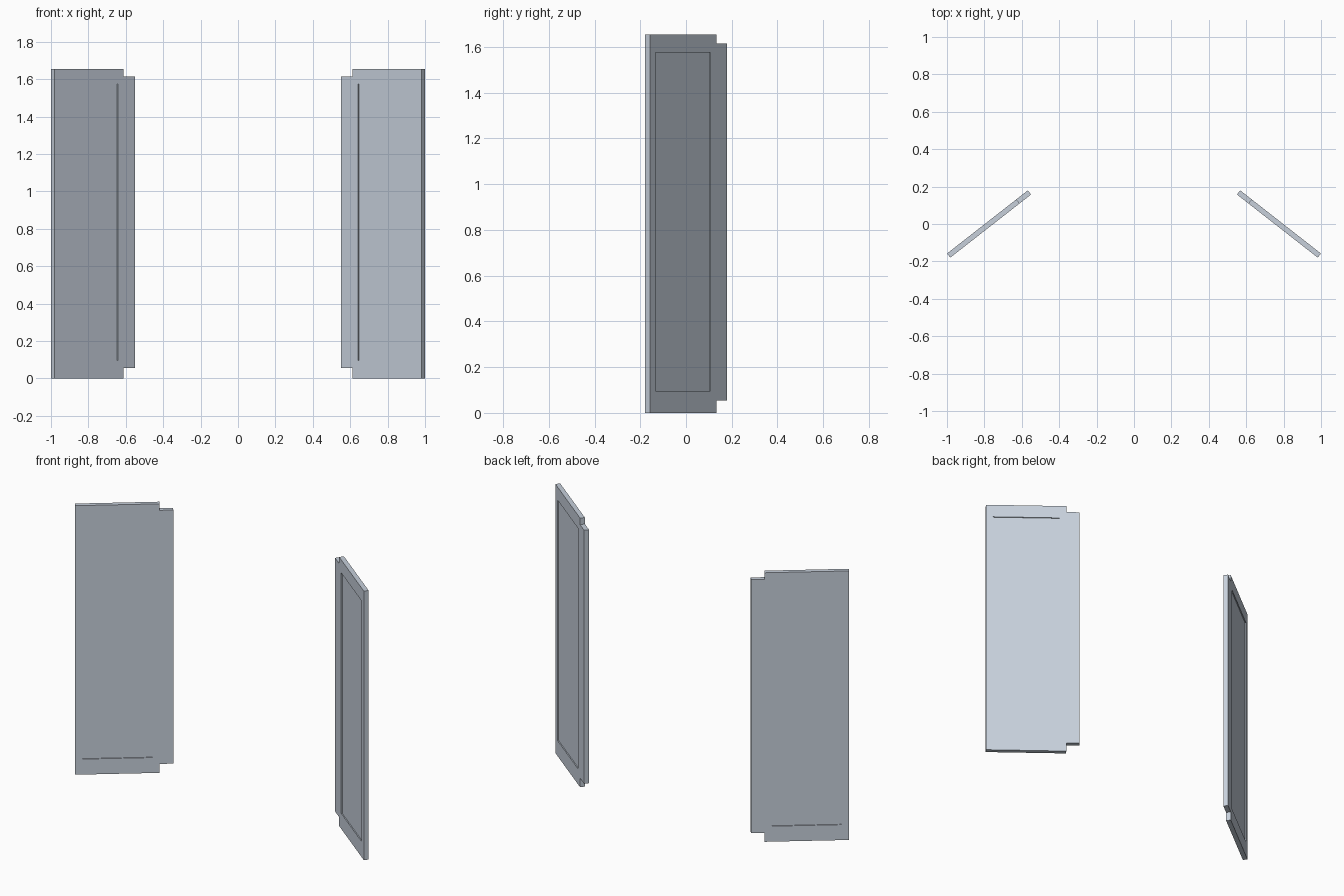
import bpy, bmesh, math
from mathutils import Matrix

if "Cube" in bpy.data.objects:
    bpy.data.objects.remove(bpy.data.objects["Cube"])

LENGTH, THICK, DEPTH = 0.548, 0.028, 0.006
ANGLE = math.radians(38)
# grid lines across the panel: outer edge, recess, notch step, inner edge
S = [0, 0.041, 0.431, 0.471, LENGTH]
# grid lines up the panel: base, notch, recess, notch, top
Z = [0, 0.055, 0.095, 1.575, 1.615, 1.655]

metal = bpy.data.materials.new("pale blue grey")
metal.diffuse_color = (0.57, 0.63, 0.71, 1)
metal.use_nodes = True
metal.node_tree.nodes["Principled BSDF"].inputs["Base Color"].default_value = metal.diffuse_color


def make_panel(name, side):
    bm = bmesh.new()
    grid = [[bm.verts.new((s - LENGTH / 2, -THICK / 2, z)) for z in Z] for s in S]
    cells = []
    for i in range(len(S) - 1):
        for j in range(len(Z) - 1):
            # leave out the two corner notches on the inner edge
            if i == 3 and j in (0, 4):
                continue
            cells.append(bm.faces.new((grid[i][j], grid[i + 1][j],
                                       grid[i + 1][j + 1], grid[i][j + 1])))
    loose = [v for v in bm.verts if not v.link_faces]
    bmesh.ops.delete(bm, geom=loose, context='VERTS')

    # panel thickness
    ext = bmesh.ops.extrude_face_region(bm, geom=cells)
    moved = [g for g in ext["geom"] if isinstance(g, bmesh.types.BMVert)]
    bmesh.ops.translate(bm, verts=moved, vec=(0, THICK, 0))
    bmesh.ops.recalc_face_normals(bm, faces=bm.faces[:])

    # shallow recess on both broad sides
    big = [f for f in bm.faces if f.calc_area() > 0.4]
    for f in bmesh.ops.extrude_discrete_faces(bm, faces=big)["faces"]:
        y = f.calc_center_median().y
        bmesh.ops.translate(bm, verts=f.verts[:], vec=(0, -math.copysign(DEPTH, y), 0))

    # swing the panel open, then mirror for the other side
    m = (Matrix.Diagonal((side, 1, 1, 1)) @ Matrix.Translation((-0.775, 0, 0))
         @ Matrix.Rotation(ANGLE, 4, 'Z'))
    bm.transform(m)
    bmesh.ops.recalc_face_normals(bm, faces=bm.faces[:])

    mesh = bpy.data.meshes.new(name)
    bm.to_mesh(mesh)
    bm.free()
    mesh.materials.append(metal)
    bpy.context.collection.objects.link(bpy.data.objects.new(name, mesh))


make_panel("left_door_panel", 1)
make_panel("right_door_panel", -1)
